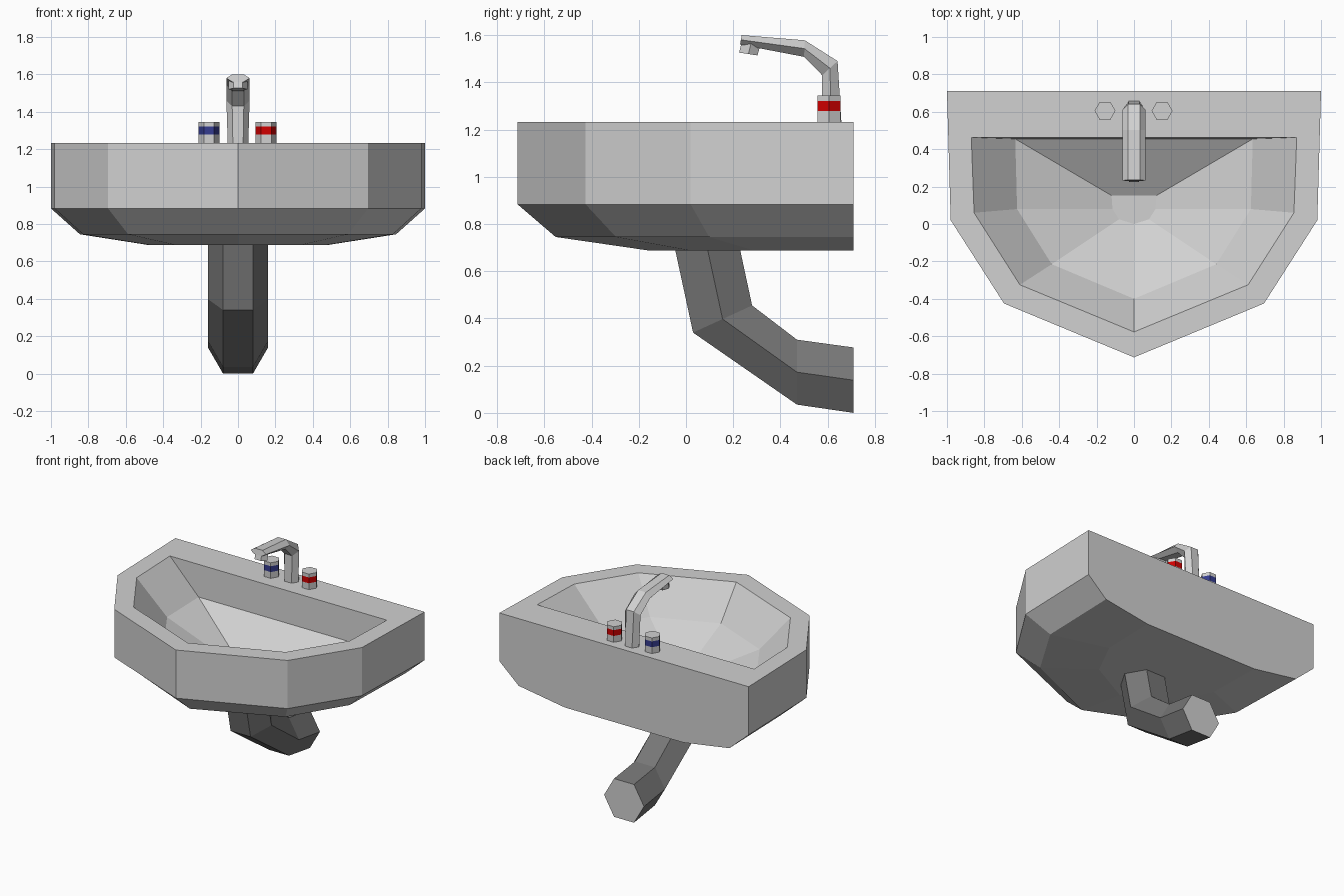
import bpy, bmesh, math

if "Cube" in bpy.data.objects:
    bpy.data.objects.remove(bpy.data.objects["Cube"])


def material(name, rgb):
    m = bpy.data.materials.new(name)
    m.diffuse_color = (*rgb, 1)
    m.use_nodes = True
    m.node_tree.nodes["Principled BSDF"].inputs["Base Color"].default_value = m.diffuse_color
    return m


GREY = material("ceramic grey", (0.64, 0.64, 0.64))
DARK = material("pipe dark grey", (0.185, 0.185, 0.185))
RED = material("hot red", (0.64, 0.0, 0.0))
BLUE = material("cold blue", (0.035, 0.045, 0.28))


def loft(name, rings, mats=(GREY,), bands=()):
    """Skin closed rings of equal length, cap both ends; bands = strips using the second material."""
    bm = bmesh.new()
    vs = [[bm.verts.new(p) for p in r] for r in rings]
    n = len(rings[0])
    for k, (a, b) in enumerate(zip(vs, vs[1:])):
        for i in range(n):
            f = bm.faces.new((a[i], a[(i + 1) % n], b[(i + 1) % n], b[i]))
            f.material_index = 1 if k in bands else 0
    bm.faces.new(vs[0][::-1])
    bm.faces.new(vs[-1])
    bmesh.ops.recalc_face_normals(bm, faces=bm.faces)
    me = bpy.data.meshes.new(name)
    for m in mats:
        me.materials.append(m)
    bm.to_mesh(me)
    bm.free()
    ob = bpy.data.objects.new(name, me)
    bpy.context.collection.objects.link(ob)
    return ob


def bowl_ring(z, back, side, shoulder, tip_y):
    """Seven-sided half-round outline mirrored across x."""
    half = [back, side, shoulder]
    pts = half + [(0, tip_y)] + [(-x, y) for x, y in reversed(half)]
    return [(x, y, z) for x, y in pts]


def outer(z, sx, sy):
    """Outer outline shrunk towards the wall plane."""
    f = lambda x, y: (x * sx, 0.71 - (0.71 - y) * sy)
    return bowl_ring(z, f(1, 0.71), f(0.98, 0.02), f(0.695, -0.425), f(0, -0.713)[1])


def hex_tube(name, sections, mats=(GREY,), bands=()):
    """Hexagonal tube; each section = front (y,z), back (y,z), half width."""
    rings = []
    for (fy, fz), (by, bz), w in sections:
        my, mz = (fy + by) / 2, (fz + bz) / 2
        rings.append([(-w / 2, fy, fz), (w / 2, fy, fz), (w, my, mz),
                      (w / 2, by, bz), (-w / 2, by, bz), (-w, my, mz)])
    return loft(name, rings, mats, bands)


# Basin: inside floor, up to the rim, over and down the outside
loft("basin", [
    bowl_ring(0.81, (0.12, 0.152), (0.115, 0.08), (0.08, 0.025), 0.0),
    bowl_ring(1.0, (0.635, 0.455), (0.625, 0.08), (0.44, -0.215), -0.4),
    bowl_ring(1.232, (0.87, 0.463), (0.855, 0.06), (0.61, -0.325), -0.577),
    outer(1.232, 1, 1),
    outer(0.883, 1, 1),
    outer(0.745, 0.845, 0.887),
    outer(0.687, 0.475, 0.606),
])

# Drain pipe bending back to the wall: dark sides, light end cap
hex_tube("drain_pipe", [
    ((-0.045, 0.687), (0.23, 0.687), 0.16),
    ((0.03, 0.34), (0.28, 0.455), 0.16),
    ((0.47, 0.035), (0.47, 0.31), 0.16),
    ((0.71, 0.0), (0.71, 0.277), 0.16),
], (GREY, DARK), bands=(0, 1, 2))

# Faucet spout and its outlet
hex_tube("faucet_spout", [
    ((0.573, 1.232), (0.658, 1.232), 0.055),
    ((0.577, 1.43), (0.642, 1.49), 0.062),
    ((0.5, 1.508), (0.503, 1.578), 0.062),
    ((0.229, 1.56), (0.236, 1.60), 0.062),
])
hex_tube("faucet_outlet", [
    ((0.236, 1.57), (0.314, 1.556), 0.05),
    ((0.225, 1.526), (0.303, 1.514), 0.05),
])

# Tap knobs with a coloured band
for name, x, mat in (("hot_knob", 0.15, RED), ("cold_knob", -0.155, BLUE)):
    loft(name, [[(x + 0.056 * math.cos(i * math.pi / 3),
                  0.605 + 0.056 * math.sin(i * math.pi / 3), z) for i in range(6)]
                for z in (1.232, 1.278, 1.32, 1.345)], (GREY, mat), bands=(1,))
